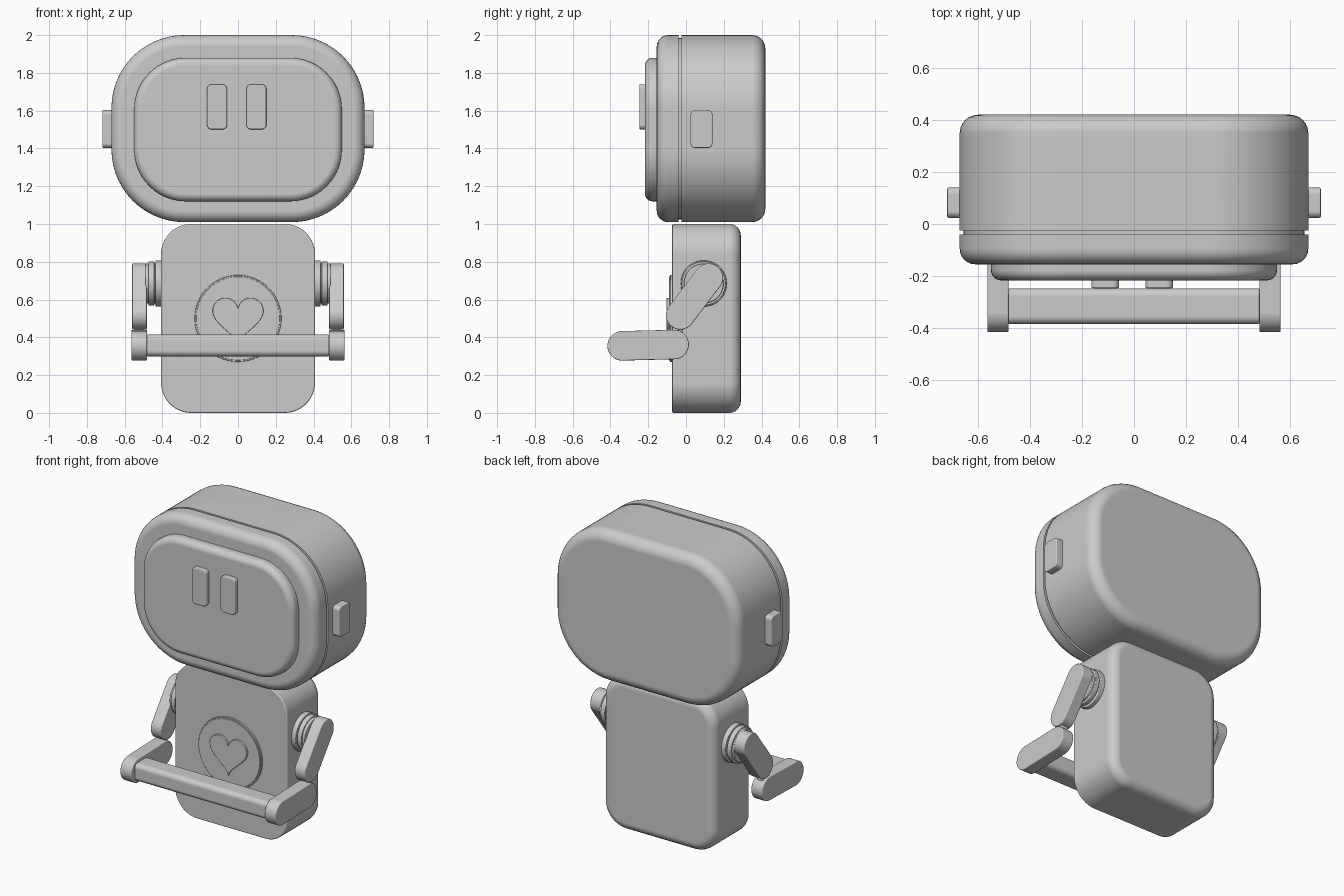
import bpy, bmesh
from math import sin, cos, pi, atan2, hypot
from mathutils import Matrix, Vector

cube = bpy.data.objects.get("Cube")
if cube:
    bpy.data.objects.remove(cube)

grey = bpy.data.materials.new("plain_grey")
grey.use_nodes = True
COLOUR = (0.6, 0.6, 0.6, 1)
grey.diffuse_color = COLOUR
grey.node_tree.nodes["Principled BSDF"].inputs["Base Color"].default_value = COLOUR

# Outline plane to world: depth runs forwards (-y), or sideways (+x)
FRONT = Matrix(((1, 0, 0), (0, 0, -1), (0, 1, 0))).to_4x4()
SIDE = Matrix(((0, 0, 1), (1, 0, 0), (0, 1, 0))).to_4x4()


def rounded(w, h, r, steps=14):
    """Rounded rectangle outline as a function of its inset."""
    def outline(inset):
        rr = max(r - inset, 0.002)
        cx, cy = w / 2 - inset - rr, h / 2 - inset - rr
        pts = []
        for q, (sx, sy) in enumerate(((1, 1), (-1, 1), (-1, -1), (1, -1))):
            for i in range(steps + 1):
                a = (q + i / steps) * pi / 2
                pts.append((sx * cx + rr * cos(a), sy * cy + rr * sin(a)))
        return pts
    return outline


def heart(w, h):
    """Heart outline, shrunk slightly by its inset."""
    def outline(inset):
        pts = []
        for i in range(64):
            t = 2 * pi * i / 64
            x = sin(t) ** 3
            y = (13 * cos(t) - 5 * cos(2 * t) - 2 * cos(3 * t) - cos(4 * t) + 2.5) / 14.5
            pts.append((x * (w / 2 - inset), y * (h / 2 - inset)))
        return pts
    return outline


def profile(low, high, bevel_low, bevel_high, groove=None, steps=6):
    """List of (depth, inset) from one cap to the other with round edges."""
    prof = []
    for i in range(steps + 1):
        a = i / steps * pi / 2
        prof.append((low + bevel_low * (1 - sin(a)), bevel_low * (1 - cos(a))))
    prof = [(d, b) for d, b in reversed([(low + bevel_low * (1 - cos(i / steps * pi / 2)),
                                          bevel_low * (1 - sin(i / steps * pi / 2)))
                                         for i in range(steps, -1, -1)])][::1]
    if groove:
        a, b, deep = groove
        prof += [(a, 0), (a, deep), (b, deep), (b, 0)]
    for i in range(steps + 1):
        a = i / steps * pi / 2
        prof.append((high - bevel_high * (1 - sin(a)), bevel_high * (1 - cos(a))))
    return [(d, b) for d, b in prof]


def solid(name, outline, prof, axis, centre, tilt=0, mirror=False):
    """Loft an outline along its depth profile."""
    bm = bmesh.new()
    rings = [[bm.verts.new((x, y, d)) for x, y in outline(inset)] for d, inset in prof]
    n = len(rings[0])
    for lo, hi in zip(rings, rings[1:]):
        for i in range(n):
            j = (i + 1) % n
            bm.faces.new((lo[i], lo[j], hi[j], hi[i]))
    bm.faces.new(rings[0][::-1])
    bm.faces.new(rings[-1])
    bmesh.ops.remove_doubles(bm, verts=bm.verts, dist=1e-5)
    bm.transform(Matrix.Translation(Vector(centre)) @ axis @ Matrix.Rotation(tilt, 4, 'Z'))
    bmesh.ops.recalc_face_normals(bm, faces=bm.faces)
    mesh = bpy.data.meshes.new(name)
    bm.to_mesh(mesh)
    bm.free()
    mesh.materials.append(grey)
    obj = bpy.data.objects.new(name, mesh)
    bpy.context.collection.objects.link(obj)
    bpy.ops.object.select_all(action='DESELECT')
    obj.select_set(True)
    bpy.context.view_layer.objects.active = obj
    bpy.ops.object.shade_smooth_by_angle()
    if mirror:
        obj.modifiers.new("Mirror", 'MIRROR').use_mirror_merge = False
    obj.modifiers.new("Normals", 'WEIGHTED_NORMAL').keep_sharp = True
    return obj


def limb(name, start, end, radius, x0, x1):
    """Flat capsule between two (y, z) points, on both sides."""
    dy, dz = end[0] - start[0], end[1] - start[1]
    centre = (0, (start[0] + end[0]) / 2, (start[1] + end[1]) / 2)
    solid(name, rounded(hypot(dy, dz) + 2 * radius, 2 * radius, radius),
          profile(x0, x1, .006, .006), SIDE, centre, atan2(dz, dy), True)


def disc(name, radius, x0, x1, y, z):
    solid(name, rounded(2 * radius, 2 * radius, radius),
          profile(x0, x1, .005, .005), SIDE, (0, y, z), 0, True)


# Head, face plate, eyes and ears
HEAD_Z = 1.505
solid("head", rounded(1.34, .99, .385), profile(-.42, .155, .07, .06, (.025, .04, .015)),
      FRONT, (0, 0, HEAD_Z))
solid("face_plate", rounded(1.1, .76, .275), profile(.1, .217, .005, .04),
      FRONT, (0, 0, 1.5))
for side, x in (("right", -.111), ("left", .097)):
    solid(side + "_eye", rounded(.106, .238, .025), profile(.2, .247, .004, .006),
          FRONT, (x, 0, 1.62))
solid("ears", rounded(.116, .2, .025), profile(.6, .718, .004, .006),
      SIDE, (0, .082, 1.503), 0, True)

# Body with round badge and heart
solid("body", rounded(.815, 1, .16), profile(-.29, .073, .06, .008), FRONT, (0, 0, .5))
solid("badge_rim", rounded(.46, .46, .23), profile(.06, .084, .003, .003), FRONT, (0, 0, .5))
solid("badge", rounded(.444, .444, .222), profile(.06, .09, .003, .003), FRONT, (0, 0, .5))
solid("heart", heart(.27, .25), profile(.08, .103, .003, .003), FRONT, (0, 0, .485))

# Shoulder joints
disc("shoulder_base", .122, .39, .437, .094, .685)
disc("shoulder_core", .105, .42, .49, .094, .685)
disc("shoulder_ring", .117, .443, .474, .094, .685)

# Arms, elbow pins and the bar they hold
limb("upper_arms", (.12, .715), (-.03, .517), .076, .483, .56)
limb("elbow_pins", (-.03, .49), (-.03, .38), .014, .5, .546)
limb("forearms", (-.063, .362), (-.338, .355), .078, .482, .564)
solid("bar", rounded(.138, .116, .03), profile(-.483, .483, .008, .008), SIDE, (0, -.316, .357))
